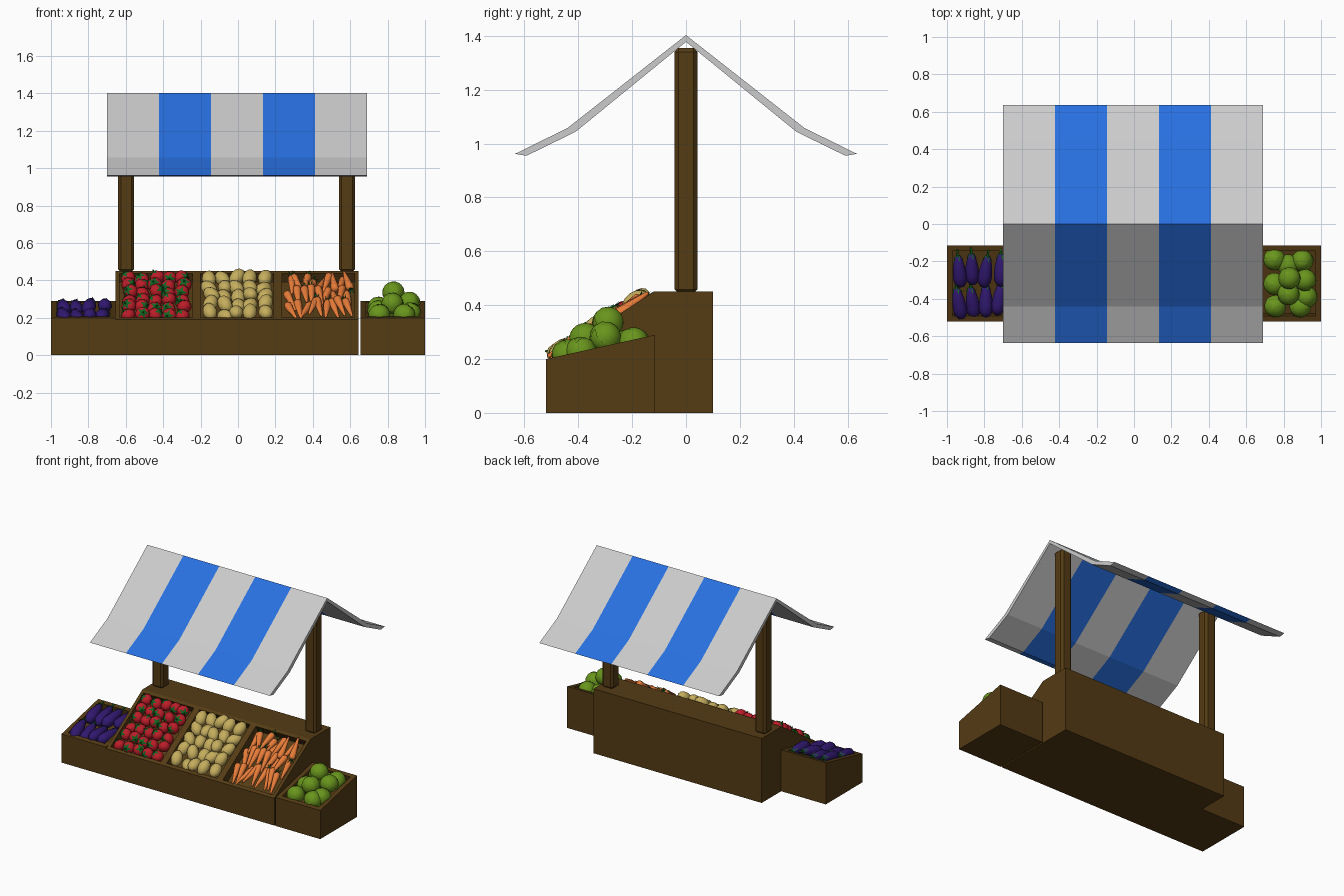
import bpy, bmesh, math, random
from mathutils import Matrix, Vector

if "Cube" in bpy.data.objects:
    bpy.data.objects.remove(bpy.data.objects["Cube"])

random.seed(4)


def mat(name, r, g, b):
    m = bpy.data.materials.new(name)
    m.diffuse_color = (r, g, b, 1)
    m.use_nodes = True
    m.node_tree.nodes["Principled BSDF"].inputs["Base Color"].default_value = m.diffuse_color
    return m


WOOD = mat("wood", .09, .044, .007)
WHITE = mat("white_cloth", .8, .8, .8)
BLUE = mat("blue_cloth", .021, .162, .75)
RED = mat("tomato_red", .5, .012, .021)
TAN = mat("potato_tan", .56, .42, .11)
ORANGE = mat("carrot_orange", .8, .2, .04)
PURPLE = mat("aubergine_purple", .03, .009, .16)
GREEN = mat("cabbage_green", .14, .3, .012)
LEAF = mat("leaf_green", .006, .13, .015)


def finish(name, bm, mats, smooth=False):
    me = bpy.data.meshes.new(name)
    bmesh.ops.recalc_face_normals(bm, faces=bm.faces[:])
    for f in bm.faces:
        f.smooth = smooth
    bm.to_mesh(me)
    bm.free()
    for m in mats:
        me.materials.append(m)
    ob = bpy.data.objects.new(name, me)
    bpy.context.collection.objects.link(ob)
    return ob


def prism(pts, xs):
    """Side profile (y, z) swept through the x stations."""
    bm = bmesh.new()
    rings = [[bm.verts.new((x, y, z)) for y, z in pts] for x in xs]
    n = len(pts)
    for a, b in zip(rings, rings[1:]):
        for i in range(n):
            bm.faces.new((a[i], a[(i + 1) % n], b[(i + 1) % n], b[i]))
    bm.faces.new(rings[0])
    bm.faces.new(rings[-1])
    bmesh.ops.recalc_face_normals(bm, faces=bm.faces[:])
    return bm


def bins(name, pts, xs, rim):
    """Wooden box with recessed bins sunk in its sloping front face."""
    bm = prism(pts, xs)
    bm.normal_update()
    slope = [f for f in bm.faces if f.normal.y < -.1 and f.normal.z > .1]
    bmesh.ops.inset_individual(bm, faces=slope, thickness=rim, use_even_offset=True)
    bmesh.ops.inset_individual(bm, faces=slope, thickness=0, depth=-.055)
    finish(name, bm, [WOOD])


def lathe(bm, profile, m, mi=0, segs=10):
    """Closed-up round shape from (radius, height) points."""
    rings = []
    for r, z in profile:
        if r == 0:
            rings.append([bm.verts.new(m @ Vector((0, 0, z)))] * segs)
        else:
            rings.append([bm.verts.new(m @ Vector((r * math.cos(a), r * math.sin(a), z)))
                          for a in (math.tau * k / segs for k in range(segs))])
    for a, b in zip(rings, rings[1:]):
        for k in range(segs):
            q = list(dict.fromkeys((a[k], a[k - 1], b[k - 1], b[k])))
            bm.faces.new(q).material_index = mi


def ball(r, end=180, n=7):
    return [(0 if k == 0 or (k == n and end == 180) else r * math.sin(math.radians(end * k / n)),
             r * math.cos(math.radians(end * k / n))) for k in range(n + 1)]


def star(bm, m, r, droop, n=5, mi=1):
    """Ring of pointed leaves."""
    for k in range(n):
        a, w = math.tau * k / n, math.pi / n
        ps = [(0, 0, .004)] + [(r * f * math.cos(a + o), r * f * math.sin(a + o), z)
                               for f, o, z in ((.45, -w, 0), (1, 0, -droop), (.45, w, 0))]
        bm.faces.new([bm.verts.new(m @ Vector(p)) for p in ps]).material_index = mi


def slope_frame(x, s, h, rise):
    """Frame on a sloping display: local x across, y up the slope, z outward."""
    u = Vector((0, .4, rise)).normalized()
    n = Vector((1, 0, 0)).cross(u)
    p = Vector((x, -.52, .19)) + u * s + n * h
    return Matrix.Translation(p) @ Matrix((Vector((1, 0, 0)), u, n)).transposed().to_4x4()


def rot(deg, axis):
    return Matrix.Rotation(math.radians(deg), 4, axis)


def jit(a):
    return random.uniform(-a, a)


# Central display and the two side crates
bins("main_display", [(-.52, 0), (-.52, .19), (-.12, .45), (.1, .45), (.1, 0)],
     [-.655, -.222, .212, .645], .022)
for name, x0 in (("left_crate", -1), ("right_crate", .655)):
    bins(name, [(-.52, 0), (-.52, .2), (-.115, .29), (-.115, 0)], [x0, x0 + .345], .03)

# Chamfered posts
for name, x in (("left_post", -.598), ("right_post", .583)):
    bm = bmesh.new()
    bmesh.ops.create_cube(bm, size=1, matrix=Matrix.Translation((x, 0, .9)) @ Matrix.Diagonal((.085, .085, .91, 1)))
    bmesh.ops.bevel(bm, geom=bm.edges[:], offset=.014, segments=1, affect='EDGES')
    finish(name, bm, [WOOD])

# Striped awning
half = [(.44, 1.058), (.635, .962), (.592, .955), (.41, 1.044)]
profile = [(0, 1.403)] + half + [(0, 1.378)] + [(-y, z) for y, z in reversed(half)]
bm = prism(profile, [-.7 + .278 * i for i in range(6)])
for f in bm.faces:
    f.material_index = int((f.calc_center_median().x + .7) / .278) % 2
bm.faces.ensure_lookup_table()
bm.faces[-1].material_index = 0
finish("awning", bm, [WHITE, BLUE])

# Tomatoes
bm = bmesh.new()
for i in range(5):
    for j in range(6):
        m = (slope_frame(-.582 + i * .072 + jit(.008), .06 + j * .071 + jit(.008), -.008 + jit(.01), .26)
             @ rot(jit(60), 'X') @ rot(jit(50), 'Y'))
        lathe(bm, ball(.041), m @ Matrix.Diagonal((1, 1, .85, 1)))
        star(bm, m @ Matrix.Translation((0, 0, .036)), .034, .012)
        lathe(bm, [(.004, .034), (.004, .048), (0, .05)], m, 1, 5)
finish("tomatoes", bm, [RED, LEAF], True)

# Potatoes
bm = bmesh.new()
for i in range(5):
    for j in range(5):
        m = (slope_frame(-.148 + i * .072 + jit(.008), .07 + j * .084 + jit(.01), -.005 + jit(.015), .26)
             @ rot(jit(40), 'Z') @ rot(jit(20), 'X'))
        lathe(bm, ball(1), m @ Matrix.Diagonal((.039, .056, .036, 1)))
finish("potatoes", bm, [TAN], True)

# Carrots
bm = bmesh.new()
for i in range(9):
    for j in range(3):
        flip = 180 if random.random() < .2 else 0
        m = (slope_frame(.283 + i * .038 + jit(.006), .115 + j * .122 + jit(.015), -.005 + jit(.018), .26)
             @ rot(flip + jit(20), 'Z') @ rot(-90 + jit(7), 'X'))
        lathe(bm, [(0, -.095), (.007, -.085), (.015, -.02), (.022, .04), (.022, .062), (.012, .072), (0, .072)], m, 0, 8)
        if random.random() < .5:
            star(bm, m @ Matrix.Translation((0, 0, .074)), .022, -.028)
finish("carrots", bm, [ORANGE, LEAF], True)

# Aubergines
bm = bmesh.new()
for i in range(4):
    for j in range(2):
        m = (slope_frame(-.938 + i * .074 + jit(.005), .12 + j * .17 + jit(.012), .006 + jit(.012), .09)
             @ rot(jit(10), 'Z') @ rot(-90 + jit(8), 'X'))
        lathe(bm, [(0, -.1), (.02, -.093), (.035, -.07), (.038, -.04), (.033, .01), (.023, .055), (.014, .073), (0, .077)], m)
        star(bm, m @ Matrix.Translation((0, 0, .078)), .032, .03)
        lathe(bm, [(.009, .072), (.005, .095), (.006, .11), (0, .111)], m, 1, 6)
finish("aubergines", bm, [PURPLE, LEAF], True)

# Cabbages with wrapped outer leaves
bm = bmesh.new()
for p in ((.75, -.19, .255), (.9, -.195, .26), (.75, -.32, .235), (.915, -.3, .28), (.755, -.44, .215),
          (.89, -.44, .215), (.83, -.29, .335), (.825, -.375, .275), (.825, -.22, .25), (.92, -.39, .225)):
    m = Matrix.Translation(p) @ rot(jit(180), 'Z') @ rot(jit(50), 'X')
    lathe(bm, ball(.056), m, 0, 12)
    for k in range(3):
        lathe(bm, ball(.058 + k * .001, 65, 4), m @ rot(120 * k, 'Z') @ rot(75, 'X'), 0, 12)
finish("cabbages", bm, [GREEN], True)
